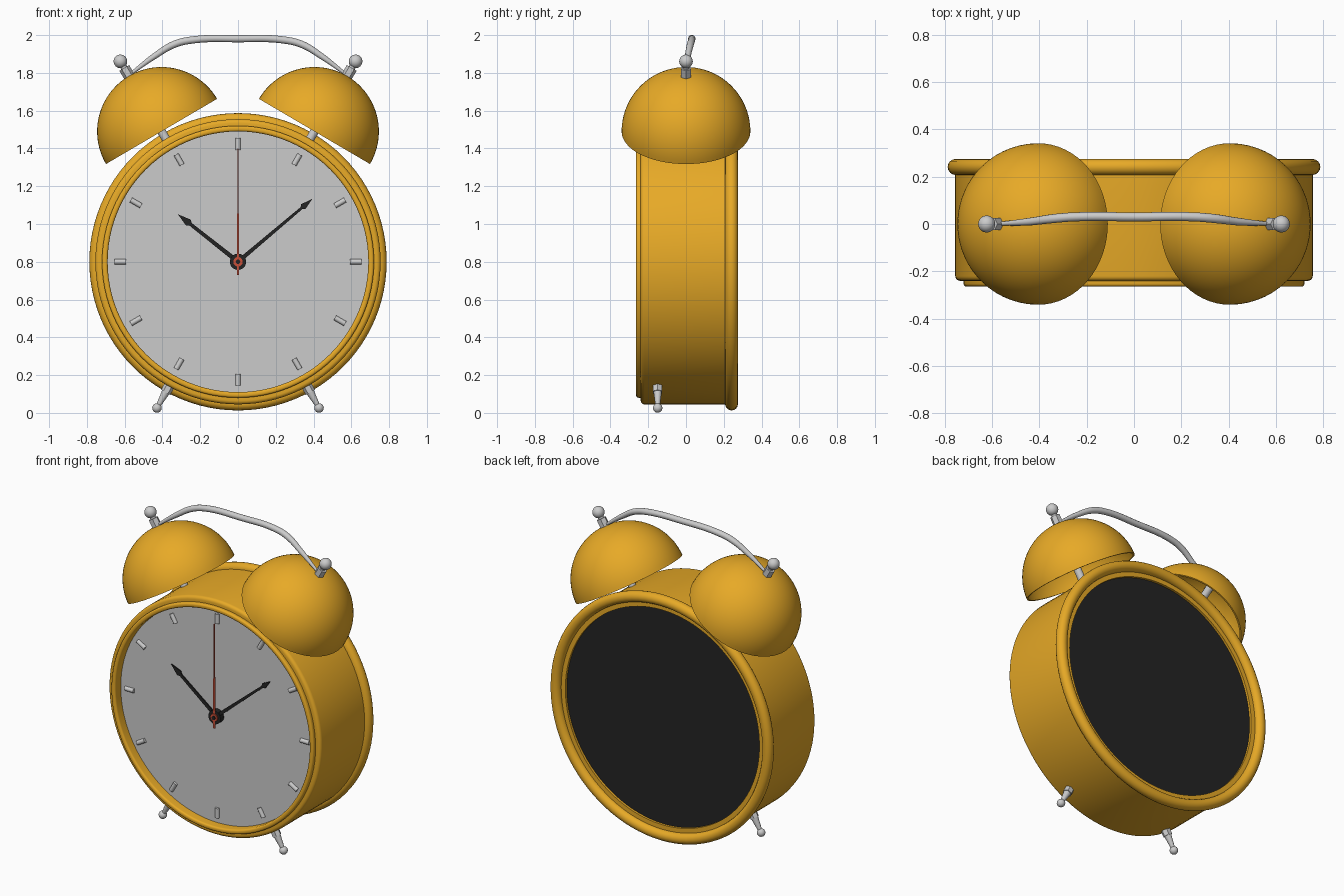
import bpy, bmesh
from math import sin, cos, pi, radians
from mathutils import Matrix

if "Cube" in bpy.data.objects:
    bpy.data.objects.remove(bpy.data.objects["Cube"])

CZ = 0.8  # height of the dial centre


def material(name, rgb):
    m = bpy.data.materials.new(name)
    m.diffuse_color = (*rgb, 1)
    m.use_nodes = True
    m.node_tree.nodes["Principled BSDF"].inputs["Base Color"].default_value = m.diffuse_color
    return m


AMBER = material("amber", (0.8, 0.4, 0.02))
BLACK = material("black", (0.017, 0.017, 0.017))
RED = material("red", (0.6, 0.08, 0.04))


def finish(bm, name, mat=None, matrix=Matrix()):
    bmesh.ops.remove_doubles(bm, verts=bm.verts, dist=1e-5)
    bmesh.ops.recalc_face_normals(bm, faces=bm.faces)
    bm.transform(matrix)
    me = bpy.data.meshes.new(name)
    bm.to_mesh(me)
    bm.free()
    ob = bpy.data.objects.new(name, me)
    bpy.context.collection.objects.link(ob)
    if mat:
        me.materials.append(mat)
    smooth(ob)
    return ob


def smooth(ob):
    bpy.ops.object.select_all(action='DESELECT')
    ob.select_set(True)
    bpy.context.view_layer.objects.active = ob
    bpy.ops.object.shade_smooth_by_angle(angle=radians(35))


def lathe(name, profile, matrix, mat=None, seg=32, closed=False):
    """Turn (radius, height) points around local z."""
    bm = bmesh.new()
    vs = [bm.verts.new((r, 0, h)) for r, h in profile]
    es = [bm.edges.new(p) for p in zip(vs, vs[1:])]
    if closed:
        es.append(bm.edges.new((vs[-1], vs[0])))
    bmesh.ops.spin(bm, geom=vs + es, cent=(0, 0, 0), axis=(0, 0, 1),
                   angle=2 * pi, steps=seg, use_merge=False)
    return finish(bm, name, mat, matrix)


def arc(r, a0, a1, n, cr=0, ch=0):
    return [(cr + r * cos(radians(a0 + (a1 - a0) * i / n)),
             ch + r * sin(radians(a0 + (a1 - a0) * i / n))) for i in range(n + 1)]


def rod(r, h0, h1, r2=None):
    return [(0, h0), (r, h0), (r if r2 is None else r2, h1), (0, h1)]


def ball(r, h):
    return [(0, h - r)] + arc(r, -80, 80, 12, 0, h) + [(0, h + r)]


CENTRE = Matrix.Translation((0, 0, CZ))
DEPTH = CENTRE @ Matrix.Rotation(-pi / 2, 4, 'X')  # local z -> world +y


def radial(deg, y=0):
    """Local z points outward from the dial centre, deg clockwise from 12."""
    return Matrix.Translation((0, y, CZ)) @ Matrix.Rotation(radians(deg), 4, 'Y')


# Case, with stepped front bezel
lathe("case", [(0.69, -0.19)] + arc(0.012, 180, 270, 4, 0.702, -0.252)
      + arc(0.012, 270, 360, 4, 0.708, -0.252) + [(0.72, -0.24)]
      + arc(0.02, 270, 360, 4, 0.735, -0.22) + [(0.755, 0.24), (0.69, 0.24)],
      DEPTH, AMBER, 96, True)
# Rolled rim around the back
lathe("back_rim", arc(0.034, 0, 337.5, 15, 0.753, 0.241), DEPTH, AMBER, 96, True)
# Back cover and dial
lathe("back_cover", rod(0.695, 0.19, 0.225), DEPTH, BLACK, 96)
lathe("dial", rod(0.695, -0.205, -0.19), DEPTH, None, 96)

# Hour marks
for i in range(12):
    lathe("hour_mark", rod(0.014, 0.593, 0.655), radial(30 * i, -0.208), None, 12)


# Hands
def hand(name, outline, deg, y, mat):
    bm = bmesh.new()
    pts = outline + [(-x, h) for x, h in reversed(outline) if x > 0]
    f = bm.faces.new([bm.verts.new((x, 0, h)) for x, h in pts])
    ext = bmesh.ops.extrude_face_region(bm, geom=[f])["geom"]
    bmesh.ops.translate(bm, vec=(0, 0.007, 0),
                        verts=[v for v in ext if isinstance(v, bmesh.types.BMVert)])
    return finish(bm, name, mat, radial(deg, y))


hand("hour_hand", [(0.012, 0), (0.009, 0.32), (0.02, 0.335), (0, 0.405)], -51.7, -0.225, BLACK)
hand("minute_hand", [(0.011, 0), (0.007, 0.44), (0.017, 0.453), (0, 0.515)], 49.8, -0.234, BLACK)
hand("second_hand", [(0.006, -0.07), (0.006, 0.25), (0.003, 0.26), (0.003, 0.6)], 0, -0.243, RED)
lathe("hand_hub", rod(0.043, -0.24, -0.2), DEPTH, BLACK)
lathe("second_hub", rod(0.025, -0.247, -0.235), DEPTH, RED, 24)
lathe("hub_pin", rod(0.012, -0.252, -0.235), DEPTH, BLACK, 16)

for s in (-1, 1):
    # Hollow bell on its post, with hex nut and ball knob
    m = radial(30.4 * s)
    lathe("bell", arc(0.341, 0, 90, 24, 0, 0.8) + arc(0.331, 90, 0, 24, 0, 0.8)
          + [(0.341, 0.8)], m, AMBER, 64)
    lathe("bell_post", rod(0.023, 0.74, 1.14), m, None, 16)
    lathe("bell_nut", rod(0.03, 1.13, 1.19), m, None, 6)
    lathe("knob_stem", rod(0.018, 1.18, 1.23), m, None, 16)
    lathe("bell_knob", ball(0.036, 1.23), m, None, 24)
    # Front foot
    m = radial(151 * s, -0.15)
    lathe("foot_nut", rod(0.028, 0.74, 0.79), m, None, 6)
    lathe("foot_leg", rod(0.022, 0.785, 0.88, 0.011), m, None, 16)
    lathe("foot_tip", ball(0.025, 0.885), m, None, 24)

# Carrying handle, tapering towards the bells
half = [(0.575, 0, 1.79, 0.4), (0.44, 0.01, 1.89, 0.85), (0.34, 0.023, 1.95, 1),
        (0.25, 0.03, 1.973, 1)]
path = [(-x, y, z, r) for x, y, z, r in half] + [(0, 0.03, 1.981, 1)] + half[::-1]
cu = bpy.data.curves.new("handle", 'CURVE')
cu.dimensions = '3D'
cu.bevel_depth = 0.019
cu.bevel_resolution = 4
cu.use_fill_caps = True
sp = cu.splines.new('BEZIER')
sp.bezier_points.add(len(path) - 1)
for p, (x, y, z, r) in zip(sp.bezier_points, path):
    p.co = (x, y, z)
    p.radius = r
    p.handle_left_type = p.handle_right_type = 'AUTO'
handle = bpy.data.objects.new("handle", cu)
bpy.context.collection.objects.link(handle)
bpy.ops.object.select_all(action='DESELECT')
handle.select_set(True)
bpy.context.view_layer.objects.active = handle
bpy.ops.object.convert(target='MESH')
smooth(bpy.context.view_layer.objects.active)
